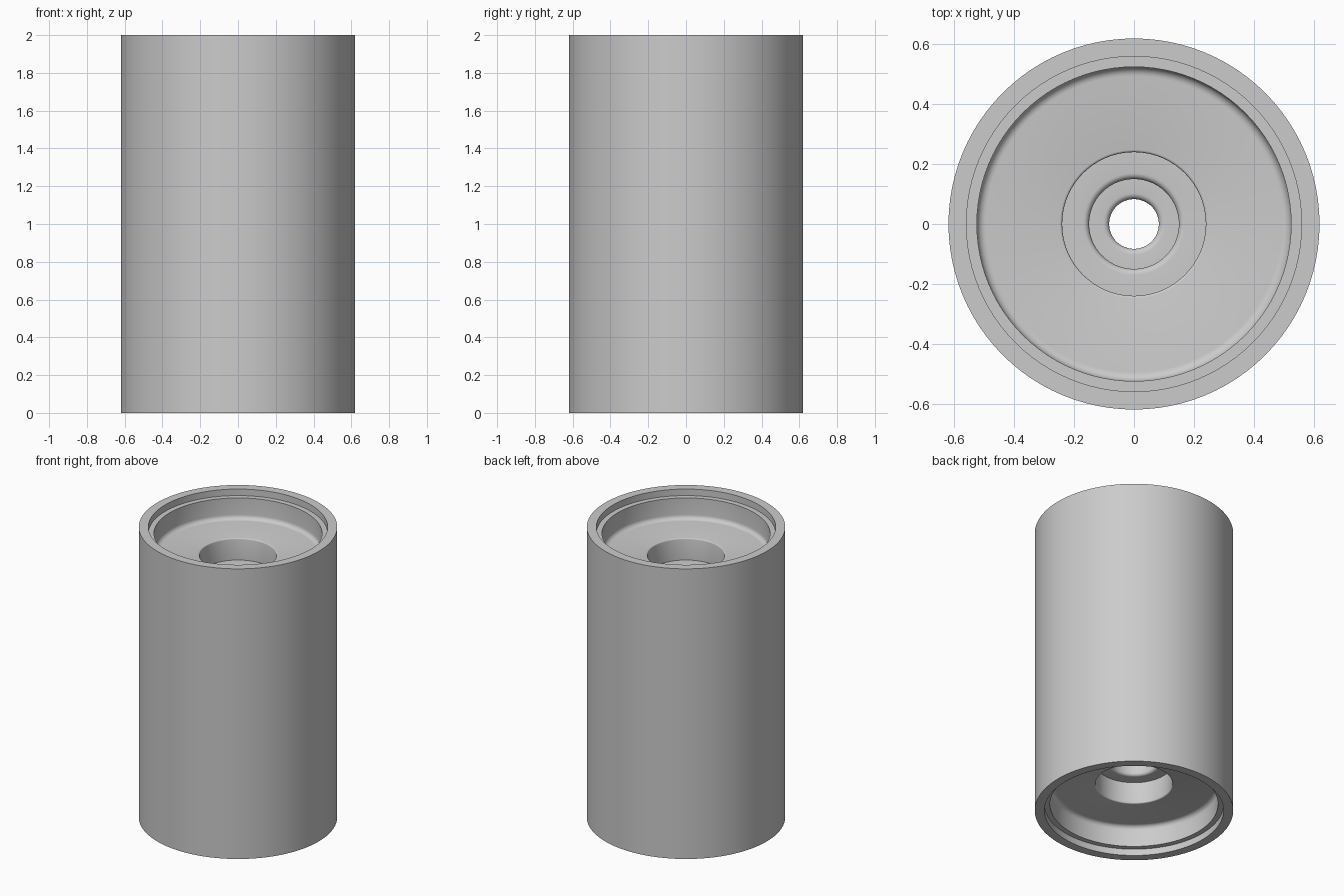
import bpy, bmesh
from math import pi, sin, cos, radians

cube = bpy.data.objects.get("Cube")
if cube:
    bpy.data.objects.remove(cube)

SEGMENTS = 96


def material(name, rgb):
    mat = bpy.data.materials.new(name)
    mat.use_nodes = True
    mat.diffuse_color = (*rgb, 1)
    mat.node_tree.nodes["Principled BSDF"].inputs["Base Color"].default_value = (*rgb, 1)
    return mat


def arc(r, depth, radius, start, end, steps=6):
    """Points of a fillet around centre (r, depth), angles in degrees."""
    angles = [radians(start + (end - start) * i / steps) for i in range(steps + 1)]
    return [(r + radius * cos(a), depth - radius * sin(a)) for a in angles]


# Half profile as (radius, depth below the end face), from outside to bore
half = [(0.62, 0), (0.56, 0), (0.56, 0.045), (0.525, 0.045)]
half += arc(0.495, 0.16, 0.03, 0, -90)       # rounded foot of the recess wall
half += arc(0.248, 0.198, 0.008, 90, 180, 3)  # eased edge of the counterbore
half += [(0.24, 0.34)]
half += arc(0.17, 0.36, 0.02, 90, 180)       # rounded mouth of the inner seat
half += [(0.15, 0.49)]
half += arc(0.103, 0.51, 0.02, 90, 180)      # rounded mouth of the through hole

# Both ends are alike, so the closed profile is the half plus its mirror
profile = [(r, 2 - d) for r, d in half] + [(r, d) for r, d in reversed(half)]

bm = bmesh.new()
verts = [bm.verts.new((r, 0, z)) for r, z in profile]
edges = [bm.edges.new((v, verts[(i + 1) % len(verts)])) for i, v in enumerate(verts)]
bmesh.ops.spin(bm, geom=verts + edges, cent=(0, 0, 0), axis=(0, 0, 1),
               angle=2 * pi, steps=SEGMENTS, use_merge=True)
bmesh.ops.remove_doubles(bm, verts=bm.verts, dist=1e-5)
bmesh.ops.recalc_face_normals(bm, faces=bm.faces)

mesh = bpy.data.meshes.new("roller_body")
bm.to_mesh(mesh)
bm.free()
mesh.materials.append(material("plain grey", (0.6, 0.6, 0.6)))
body = bpy.data.objects.new("roller_body", mesh)
bpy.context.collection.objects.link(body)

# Smooth walls, crisp rims
bpy.ops.object.select_all(action="DESELECT")
body.select_set(True)
bpy.context.view_layer.objects.active = body
bpy.ops.object.shade_smooth_by_angle(angle=radians(35))
